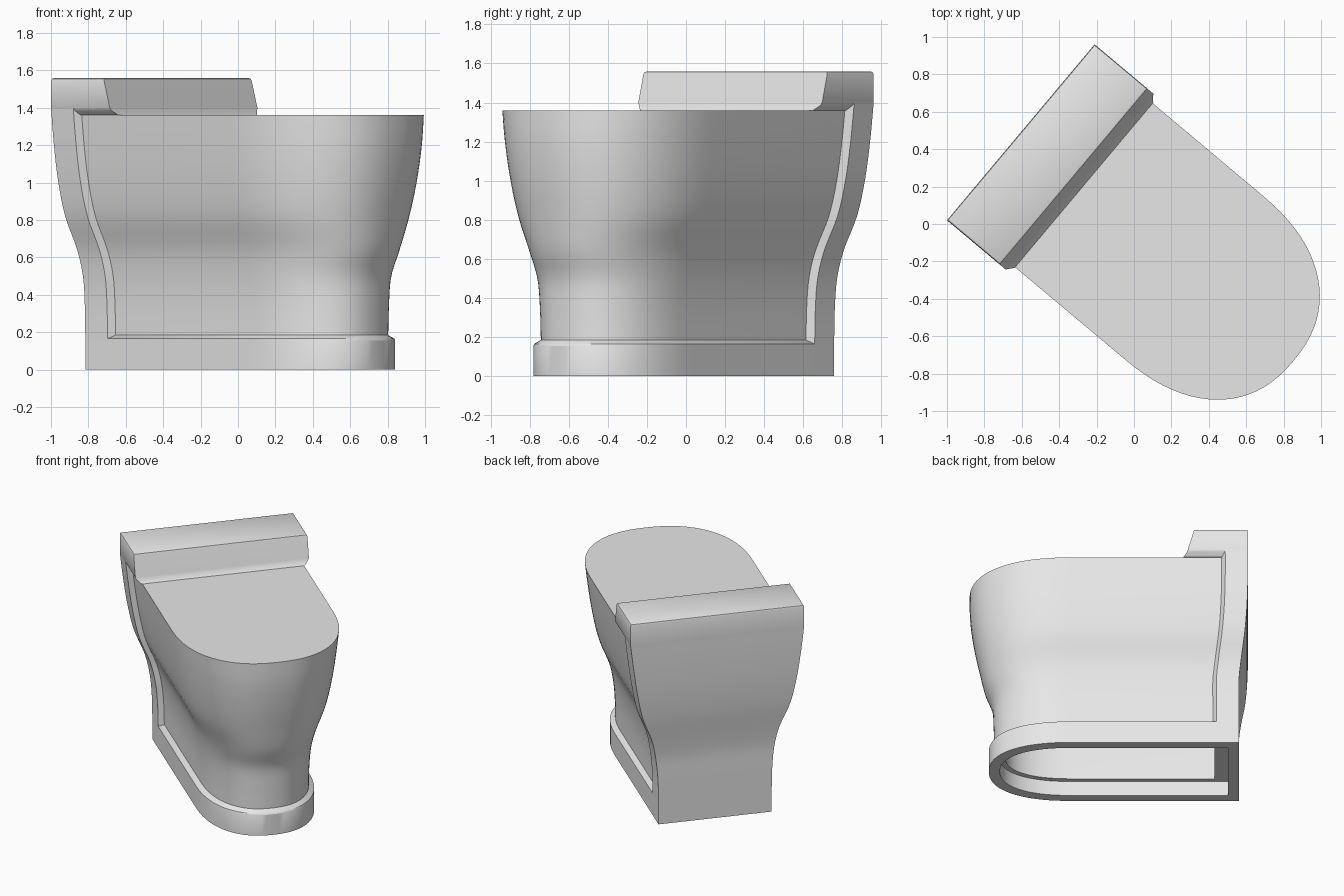
import bpy, bmesh, math

cube = bpy.data.objects.get("Cube")
if cube:
    bpy.data.objects.remove(cube, do_unlink=True)

ceramic = bpy.data.materials.new("grey_ceramic")
ceramic.use_nodes = True
GREY = (0.8, 0.8, 0.8, 1)
ceramic.diffuse_color = GREY
ceramic.node_tree.nodes["Principled BSDF"].inputs["Base Color"].default_value = GREY

# Side profile: height, half width, nose length, back position
STATIONS = [(0.165, 0.40, 0.57, 0.06), (0.35, 0.405, 0.575, 0.06),
            (0.5, 0.42, 0.585, 0.06), (0.64, 0.45, 0.635, 0.045),
            (0.82, 0.52, 0.675, 0.02), (1.0, 0.56, 0.71, 0.006),
            (1.2, 0.59, 0.735, 0.0), (1.4, 0.614, 0.74, 0.0)]
NOSE_START = 1.2
STEP = 0.037      # how far the bowl sits in from the frame and plinth
WALL = 0.075      # shell thickness


def profile(z):
    """Smooth half width, nose length and back position at height z."""
    n = len(STATIONS)
    i = max(k for k in range(n - 1) if STATIONS[k][0] <= z or k == 0)
    p, q = STATIONS[i], STATIONS[i + 1]
    before, after = STATIONS[max(i - 1, 0)], STATIONS[min(i + 2, n - 1)]
    span = q[0] - p[0]
    t = min(max((z - p[0]) / span, 0), 1)
    out = []
    for c in (1, 2, 3):
        m0 = (q[c] - before[c]) / (q[0] - before[0]) * span
        m1 = (after[c] - p[c]) / (after[0] - p[0]) * span
        out.append((2*t**3 - 3*t**2 + 1) * p[c] + (t**3 - 2*t**2 + t) * m0
                   + (3*t**2 - 2*t**3) * q[c] + (t**3 - t**2) * m1)
    return out


def rounded_ring(z, back, half, nose, segments=40):
    """Straight sides closed by a full, rounded nose."""
    pts = [(back, -half, z)]
    for k in range(segments + 1):
        a = math.pi * k / segments
        c, s = math.cos(a), max(math.sin(a), 0)
        pts.append((NOSE_START + nose * s ** 0.87,
                    -half * math.copysign(abs(c) ** 0.87, c), z))
    return pts + [(back, half, z)]


def loft(name, rings, cap_start=False, cap_end=False, angle=30):
    bm = bmesh.new()
    rows = [[bm.verts.new(p) for p in ring] for ring in rings]
    count = len(rows[0])
    for low, high in zip(rows, rows[1:]):
        for k in range(count):
            j = (k + 1) % count
            bm.faces.new((low[k], low[j], high[j], high[k]))
    if cap_start:
        bm.faces.new(rows[0][::-1])
    if cap_end:
        bm.faces.new(rows[-1])
    mesh = bpy.data.meshes.new(name)
    bm.to_mesh(mesh)
    bm.free()
    mesh.materials.append(ceramic)
    obj = bpy.data.objects.new(name, mesh)
    bpy.context.collection.objects.link(obj)
    # The whole piece stands turned on its base
    obj.location = (-0.605, 0.49, 0)
    obj.rotation_euler.z = math.radians(-40)
    bpy.ops.object.select_all(action='DESELECT')
    obj.select_set(True)
    bpy.context.view_layer.objects.active = obj
    bpy.ops.object.shade_smooth_by_angle(angle=math.radians(angle))
    return obj


def heights(low, high, count):
    return [low + (high - low) * k / count for k in range(count + 1)]


def body_ring(z, inset, back_inset):
    half, nose, back = profile(z)
    return rounded_ring(z, back + back_inset, half - inset, nose - inset)


# Bowl with a flat closed top
loft("bowl", [body_ring(z, STEP, 0.12) for z in heights(0.18, 1.36, 28)],
     cap_end=True)

# Plinth with a chamfered top, joined at the floor to the hollow inside
half, nose, back = profile(0)
inside = [body_ring(z, STEP + WALL, 0.17) for z in heights(1.28, 0.2, 20)]
ledge = [rounded_ring(0.11, back + 0.17, half - STEP - WALL, nose - STEP - WALL)]
foot = [rounded_ring(z, back + WALL, half - WALL, nose - WALL) for z in (0.11, 0)]
outer = [rounded_ring(z, back, half, nose) for z in (0, 0.155)]
outer.append(rounded_ring(0.165, back, half, nose - 0.006))
outer.append(rounded_ring(0.185, back + 0.12, half - STEP, nose - STEP))
loft("plinth", inside + ledge + foot + outer, cap_start=True)


# Curved back frame with a chamfered front edge
def frame_ring(z):
    half, _, back = profile(z)
    right = [(back, -half, z), (back + 0.155, -half, z),
             (back + 0.18, -half + STEP, z)]
    return right + [(x, -y, z) for x, y, _ in reversed(right)]


loft("back_frame", [frame_ring(z) for z in heights(0.155, 1.4, 28)])


# Tank with a sloped front, a flared underside and softened top edges
def tank_ring(z, back, front, half):
    return [(back, -half, z), (front, -half, z),
            (front, half, z), (back, half, z)]


loft("tank", [tank_ring(1.36, 0.0, 0.44, 0.577),
              tank_ring(1.385, 0.0, 0.415, 0.606),
              tank_ring(1.4, 0.0, 0.41, 0.614),
              tank_ring(1.545, 0.0, 0.37, 0.614),
              tank_ring(1.555, 0.004, 0.366, 0.610),
              tank_ring(1.56, 0.013, 0.356, 0.601)],
     cap_start=True, cap_end=True, angle=35)
